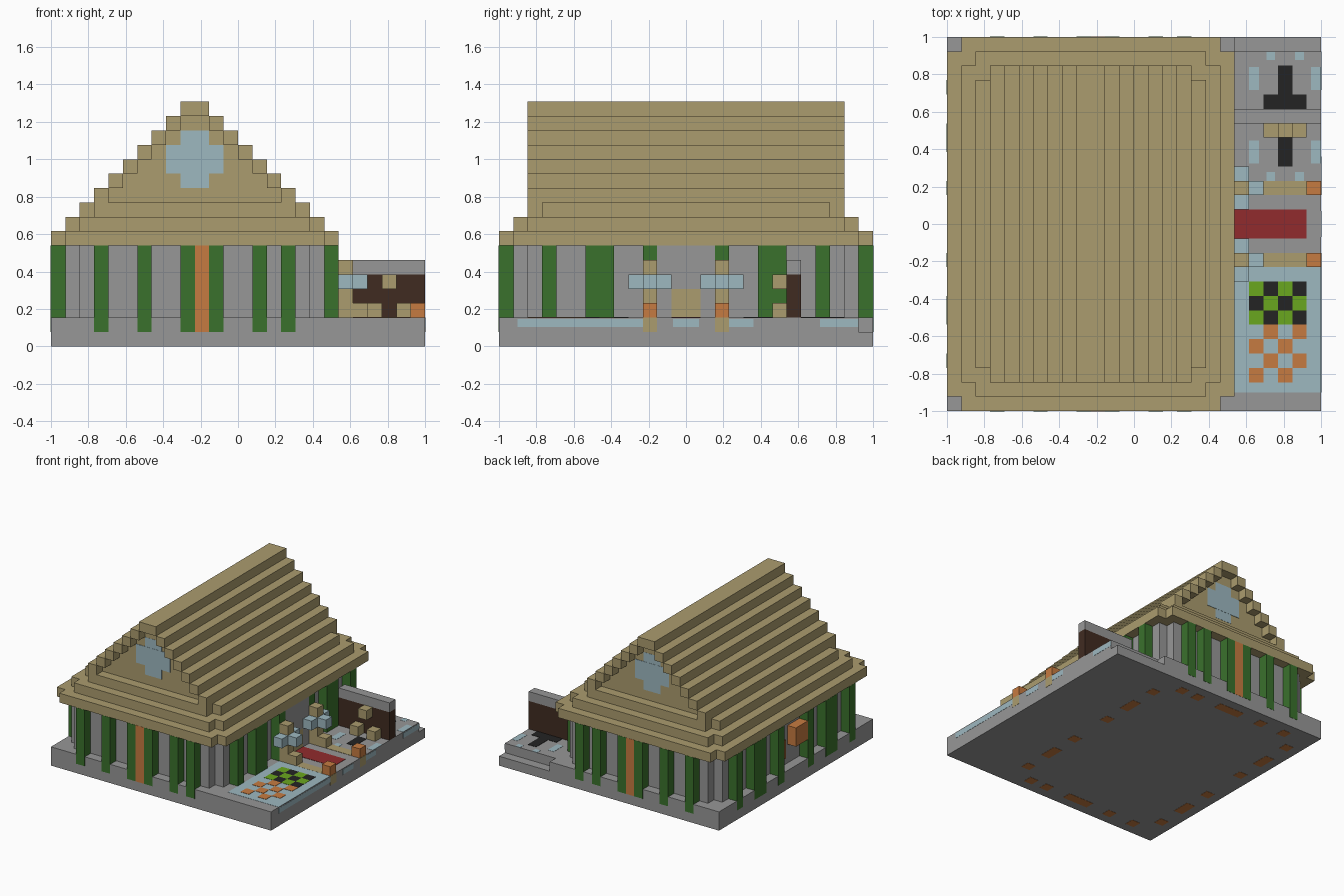
import bpy
import bmesh
from mathutils import Vector

cube = bpy.data.objects.get("Cube")
if cube:
    bpy.data.objects.remove(cube)

CELL = 1 / 13  # the model is laid out on a 26 x 26 block grid


def material(name, rgb):
    lin = [((c / 255 + 0.055) / 1.055) ** 2.4 for c in rgb] + [1]
    m = bpy.data.materials.new(name)
    m.use_nodes = True
    m.diffuse_color = lin
    m.node_tree.nodes["Principled BSDF"].inputs["Base Color"].default_value = lin
    return m


thatch = material("thatch", (171, 156, 110))
stone = material("stone", (151, 151, 151))
green = material("green", (58, 113, 44))
orange = material("orange", (198, 123, 65))
blue = material("pale blue", (157, 184, 192))
brown = material("dark brown", (64, 43, 33))
red = material("red", (145, 43, 45))
black = material("black", (35, 35, 35))
lime = material("lime", (106, 167, 30))


def blocks(name, mat, boxes):
    """One object made of boxes (x0, x1, y0, y1, z0, z1) in grid cells."""
    bm = bmesh.new()
    for x0, x1, y0, y1, z0, z1 in boxes:
        verts = bmesh.ops.create_cube(bm, size=1)["verts"]
        for v in verts:
            t = v.co + Vector((0.5, 0.5, 0.5))
            v.co = Vector((x0 + t.x * (x1 - x0) - 13,
                           y0 + t.y * (y1 - y0) - 13,
                           z0 + t.z * (z1 - z0))) * CELL
    mesh = bpy.data.meshes.new(name)
    bm.to_mesh(mesh)
    bm.free()
    mesh.materials.append(mat)
    ob = bpy.data.objects.new(name, mesh)
    bpy.context.collection.objects.link(ob)
    return ob


def flip_y(boxes):
    """The boxes together with their front-to-back mirror images."""
    return boxes + [(a, b, 26 - d, 26 - c, e, f) for a, b, c, d, e, f in boxes]


def flat(rects, z=2, t=0.03):
    """Thin floor plates from (x0, x1, y0, y1)."""
    return [(*r, z, z + t) for r in rects]


E = 0.02

# Plinth, with a lower strip behind the patio
blocks("plinth", stone, [(0, 26, 0, 26, 0, 1), (0, 20, 0, 26, 1, 2),
                         (20, 26, 0, 25, 1, 2)])

# House walls with notched corners
blocks("walls", stone, [(1, 19, 2, 24, 2, 7), (2, 18, 1, 25, 2, 7)])

# Posts around the walls
gable_posts = [(3, 4), (6, 7), (9, 10), (11, 12), (14, 15), (16, 17)]
side_posts = [(3, 4), (6, 8), (10, 11), (15, 16), (18, 20), (22, 23)]
blocks("gable_posts", green,
       flip_y([(a, b, -E, 1, 1, 7) for a, b in gable_posts]))
blocks("left_posts", green, [(-E, 1, a, b, 1, 7) for a, b in side_posts])
blocks("right_posts", green, [(19, 20, a, b, 2, 7) for a, b in side_posts])
blocks("doors", orange, flip_y([(10, 11, -E, 1, 1, 7)]))
blocks("side_hatch", orange, [(0, 1, 11, 13, 4, 6), (0.5, 1, 14, 15, 3, 5)])

# Post feet showing under the plinth
feet = flip_y([(a, b, 1, 2, -E, 0) for a, b in gable_posts + [(10, 11)]])
feet += [(x, x + 1, a, b, -E, 0) for x in (1, 18) for a, b in side_posts]
blocks("post_feet", orange, feet)

# Eaves: three layers with notched corners
eaves = []
for k in range(3):
    eaves += [(k, 20 - k, k + 1, 25 - k, 7 + k, 8 + k),
              (k + 1, 19 - k, k, 26 - k, 7 + k, 8 + k)]
blocks("eaves", thatch, eaves)

# Stepped roof over recessed gables
rim, core = [], []
for k in range(3, 10):
    z = 7 + k
    core.append((k, 20 - k, 3, 23, z, z + 1))
    rim += [(k, k + 1, 2, 24, z, z + 1), (19 - k, 20 - k, 2, 24, z, z + 1)]
blocks("gable_core", thatch, core)
blocks("roof_steps", thatch, rim)
blocks("gable_windows", blue, flip_y([(8, 12, 3 - 2 * E, 3, 12, 14),
                                      (9, 11, 3 - E, 3, 11, 15)]))

# Entrance with red carpet and edging
blocks("entrance_door", thatch, [(19, 20, 12, 14, 2, 4)])
blocks("entrance_lintel", stone, [(19, 20, 11, 15, 4, 7), (19, 20, 11, 12, 2, 4),
                                  (19, 20, 14, 15, 2, 4)])
blocks("carpet", red, flat([(20, 25, 12, 14)]))
blocks("path_strips", thatch, flip_y(flat([(22, 25, 10, 11)])))
blocks("path_lamps", orange, flip_y([(25, 26, 10, 11, 2, 3)]))
blocks("lamp_footings", thatch, flip_y([(25.9, 26 + E, 10, 11, 1, 2)]))

# Small trees beside the entrance
blocks("tree_trunks", thatch, flip_y([(20, 21, 10, 11, 2, 6),
                                      (21, 22, 10, 11, 2, 3)]))
blocks("tree_leaves", blue, flip_y([(20, 21, 9, 10, 4, 5), (20, 21, 11, 12, 4, 5),
                                    (21, 22, 10, 11, 4, 5)]))

# Screen wall with stone cap
blocks("screen_wall", brown, [(20, 26, 20, 21, 2, 5)])
blocks("screen_cap", stone, [(20, 26, 20, 21, 5, 6)])

# Ornament in front of the screen
blocks("ornament", thatch, [(22, 23, 19, 20, 2, 3), (24, 25, 19, 20, 2, 3),
                            (23, 24, 19, 20, 4, 5)])

# Painted patio floor
blocks("front_floor", blue, flat([(20, 26, 1.3, 10)], t=0.02))
blocks("floor_marks", black, flat([(23, 24, 17, 19), (23, 24, 22, 24),
                                   (22, 25, 21, 22)]))
corners = [(x, x + 0.7, y, y + 1.6) for x in (21, 25.3) for y in (17.2, 22.3)]
corners += [(x, x + 0.6, y, y + 0.6) for x in (22.2, 24.2) for y in (16, 24.4)]
blocks("floor_corners", blue, flat(corners, t=0.02))

# Chequered beds
tiles = {lime: [], black: [], orange: []}
for col in range(4):
    for row in range(7):
        even = (col + row) % 2 == 0
        rect = (21 + col, 22 + col, 2 + row, 3 + row)
        if row > 3:
            tiles[lime if even else black].append(rect)
        elif even:
            tiles[orange].append(rect)
for mat, rects in tiles.items():
    blocks(mat.name + "_tiles", mat, flat(rects, t=0.05))

# Blue trim along the patio edge
edge = [(1.3, 10), (12.1, 13.9), (16, 17.7), (22.3, 25)]
blocks("edge_trim", blue, [(25.9, 26 + E, a, b, 1.35, 1.9) for a, b in edge])
